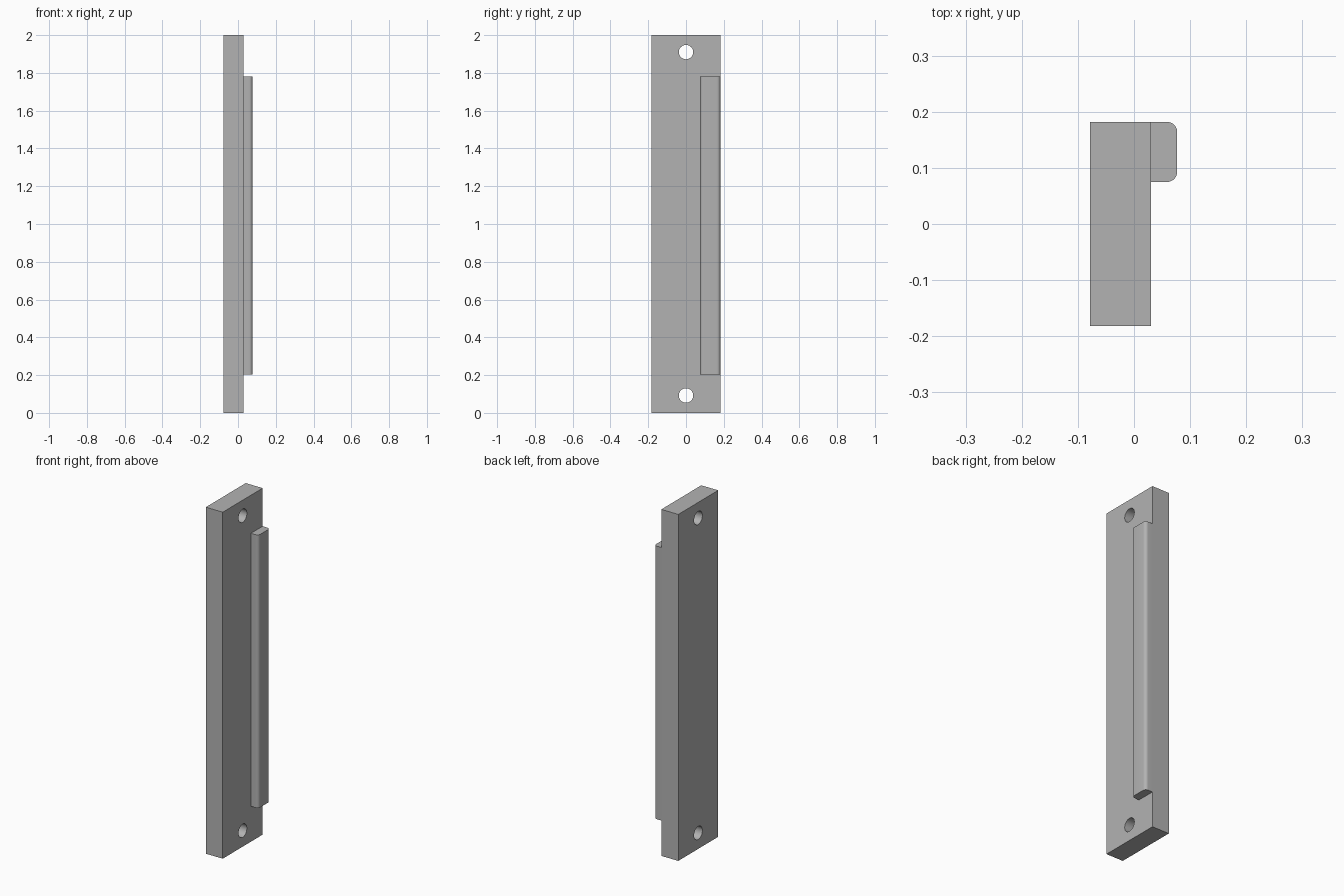
import bpy
import bmesh
from math import radians
from mathutils import Matrix, Vector

cube = bpy.data.objects.get("Cube")
if cube:
    bpy.data.objects.remove(cube, do_unlink=True)

grey = bpy.data.materials.new("plain grey")
grey.use_nodes = True
color = (0.45, 0.45, 0.45, 1)
grey.diffuse_color = color
grey.node_tree.nodes["Principled BSDF"].inputs["Base Color"].default_value = color


def add_object(name, bm):
    mesh = bpy.data.meshes.new(name)
    bm.to_mesh(mesh)
    bm.free()
    mesh.materials.append(grey)
    obj = bpy.data.objects.new(name, mesh)
    bpy.context.collection.objects.link(obj)
    return obj


def box(low, high):
    low, high = Vector(low), Vector(high)
    bm = bmesh.new()
    bmesh.ops.create_cube(bm, size=1)
    bmesh.ops.scale(bm, vec=high - low, verts=bm.verts)
    bmesh.ops.translate(bm, vec=(low + high) / 2, verts=bm.verts)
    return bm


def smooth(obj):
    bpy.ops.object.select_all(action="DESELECT")
    obj.select_set(True)
    bpy.context.view_layer.objects.active = obj
    bpy.ops.object.shade_smooth_by_angle(angle=radians(30))


BACK, FACE, LIP = -0.078, 0.03, 0.077
HALF_WIDTH = 0.182

# Mounting plate
plate = add_object("mounting_plate", box((BACK, -HALF_WIDTH, 0), (FACE, HALF_WIDTH, 2)))

# Screw holes through both ends of the plate
for name, z in (("lower_hole_cutter", 0.092), ("upper_hole_cutter", 1.91)):
    bm = bmesh.new()
    bmesh.ops.create_cone(
        bm, cap_ends=True, segments=48, radius1=0.038, radius2=0.038, depth=0.4,
        matrix=Matrix.Translation((0, 0, z)) @ Matrix.Rotation(radians(90), 4, "Y"))
    cutter = add_object(name, bm)
    cutter.hide_render = True
    cutter.display_type = "WIRE"
    cut = plate.modifiers.new(name, "BOOLEAN")
    cut.operation = "DIFFERENCE"
    cut.solver = "EXACT"
    cut.object = cutter
    bpy.context.view_layer.objects.active = plate
    bpy.ops.object.modifier_apply(modifier=cut.name)
    bpy.data.objects.remove(cutter, do_unlink=True)
smooth(plate)

# Raised rail along the rear edge, its two outer long edges rounded
bm = box((FACE, 0.075, 0.204), (LIP, HALF_WIDTH, 1.78))
outer = [e for e in bm.edges if all(v.co.x > FACE + 0.01 for v in e.verts)
         and abs(e.verts[0].co.z - e.verts[1].co.z) > 1]
bmesh.ops.bevel(bm, geom=outer, offset=0.018, offset_type="OFFSET",
                segments=8, profile=0.5, affect="EDGES")
smooth(add_object("raised_rail", bm))
